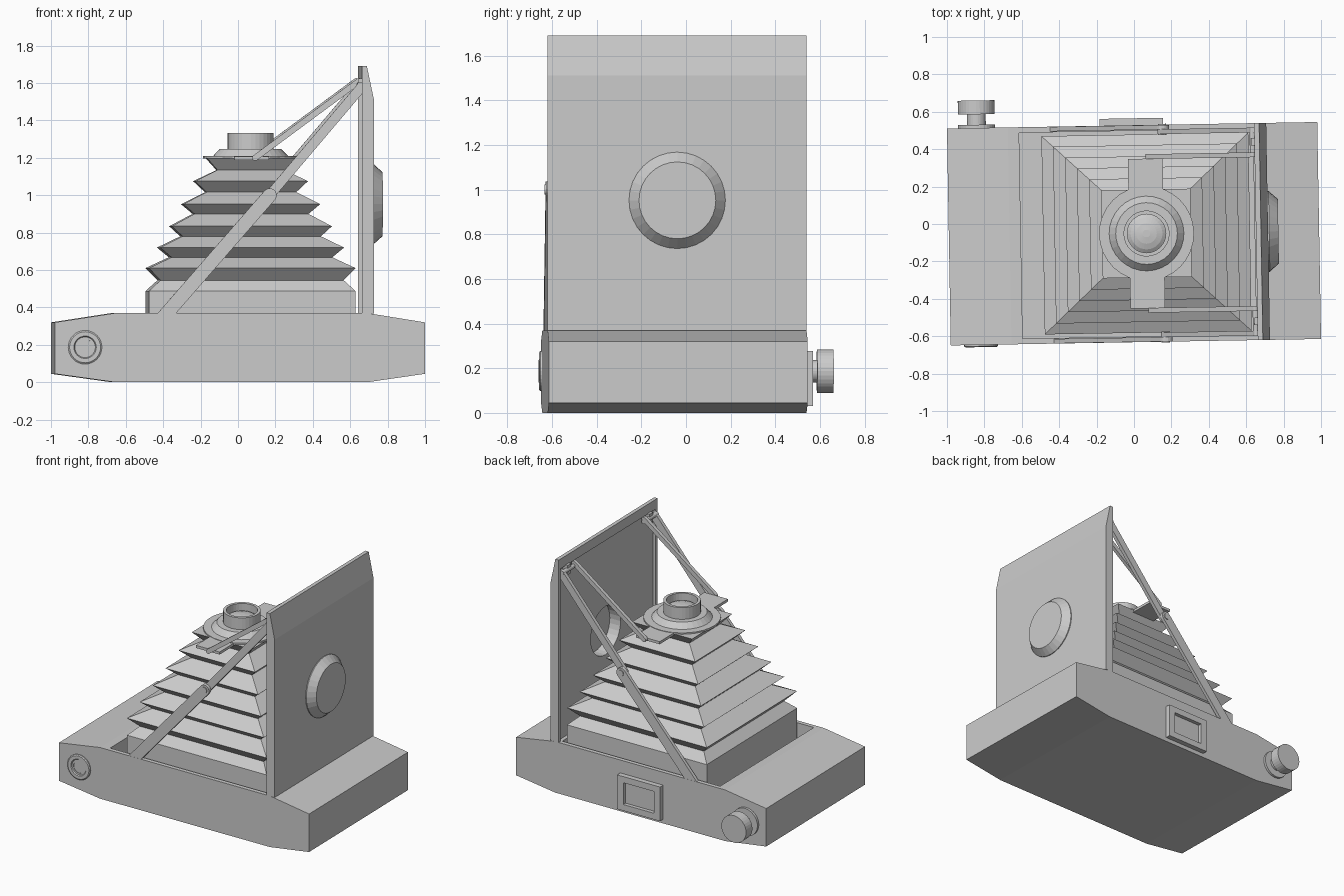
import bpy, bmesh, math
from mathutils import Matrix, Vector

cube = bpy.data.objects.get("Cube")
if cube:
    bpy.data.objects.remove(cube, do_unlink=True)

# Single grey finish
grey = bpy.data.materials.new("plain_grey")
grey.use_nodes = True
grey.diffuse_color = (0.6, 0.6, 0.6, 1)
bsdf = next(n for n in grey.node_tree.nodes if n.type == "BSDF_PRINCIPLED")
bsdf.inputs["Base Color"].default_value = (0.6, 0.6, 0.6, 1)

# The whole model is turned one degree and shifted to sit in its frame
PLACE = Matrix.Translation((0, -0.052, 0)) @ Matrix.Rotation(math.radians(1.0), 4, "Z")


def loft(name, rings):
    """Skin a stack of equal-length closed rings and cap both ends."""
    bm = bmesh.new()
    loops = [[bm.verts.new(PLACE @ Vector(p)) for p in ring] for ring in rings]
    n = len(loops[0])
    for a, b in zip(loops, loops[1:]):
        for i in range(n):
            j = (i + 1) % n
            bm.faces.new((a[i], a[j], b[j], b[i]))
    bm.faces.new(loops[0][::-1])
    bm.faces.new(loops[-1])
    bmesh.ops.recalc_face_normals(bm, faces=bm.faces)
    mesh = bpy.data.meshes.new(name)
    bm.to_mesh(mesh)
    bm.free()
    mesh.materials.append(grey)
    obj = bpy.data.objects.new(name, mesh)
    bpy.context.collection.objects.link(obj)
    return obj


def prism(name, outline, y0, y1):
    """Extrude an x-z outline along y."""
    return loft(name, [[(x, y, z) for x, z in outline] for y in (y0, y1)])


def box(name, x0, x1, y0, y1, z0, z1):
    return prism(name, [(x0, z0), (x1, z0), (x1, z1), (x0, z1)], y0, y1)


def lathe(name, profile, origin, axis, seg=32):
    """Spin (radius, height) points around an axis through origin."""
    turn = Vector((0, 0, 1)).rotation_difference(Vector(axis))
    rings = []
    for r, h in profile:
        angles = [2 * math.pi * i / seg for i in range(seg)]
        rings.append([Vector(origin) + turn @ Vector((r * math.cos(t), r * math.sin(t), h))
                      for t in angles])
    return loft(name, rings)


def bar(name, a, b, width, y0, y1):
    """Flat round-ended bar between two x-z points."""
    along = math.atan2(b[1] - a[1], b[0] - a[0])
    pts = []
    for centre, start in ((a, along + math.pi / 2), (b, along - math.pi / 2)):
        for i in range(9):
            t = start + math.pi * i / 8
            pts.append((centre[0] + width / 2 * math.cos(t),
                        centre[1] + width / 2 * math.sin(t)))
    return prism(name, pts, y0, y1)


def cut(obj, cutter):
    """Subtract the cutter, bake the result and discard the cutter."""
    mod = obj.modifiers.new("cut", "BOOLEAN")
    mod.operation, mod.solver, mod.object = "DIFFERENCE", "EXACT", cutter
    bpy.context.view_layer.update()
    dg = bpy.context.evaluated_depsgraph_get()
    mesh = bpy.data.meshes.new_from_object(obj.evaluated_get(dg))
    obj.modifiers.clear()
    obj.data = mesh
    bpy.data.objects.remove(cutter, do_unlink=True)


# Body with tapered ends and an open well for the bellows
body = prism("body", [(-0.99, 0.045), (-0.665, 0), (0.68, 0), (0.99, 0.045),
                      (0.99, 0.32), (0.68, 0.37), (-0.665, 0.37), (-0.99, 0.32)], -0.58, 0.58)
cut(body, box("well_cutter", -0.605, 0.645, -0.55, 0.55, 0.06, 0.6))

# Upright lid: sloped top edge, shallow hollow on the inner side
lid = prism("lid", [(0.652, 0.368), (0.717, 0.368), (0.717, 1.51),
                    (0.679, 1.69), (0.652, 1.69)], -0.58, 0.58)
cut(lid, box("lid_hollow_cutter", 0.6, 0.672, -0.558, 0.558, 0.3, 1.62))
lens_z = 0.952
cut(lid, lathe("lid_hole_cutter", [(0.175, 0), (0.175, 0.3)], (0.6, 0, lens_z), (1, 0, 0)))
# Hollow bulge that clears the lens when folded
lathe("lid_bulge", [(0.175, 0.04), (0.175, -0.015), (0.216, -0.015), (0.216, 0.006),
                    (0.172, 0.055)], (0.717, 0, lens_z), (1, 0, 0))

# Bellows: base frame, then pleats shrinking toward the lens
CX = 0.067
outer = [(0.553, 0.61), (0.492, 0.72), (0.428, 0.834), (0.366, 0.952), (0.302, 1.075), (0.238, 1.2)]
inner = [(0.49, 0.545), (0.43, 0.668), (0.37, 0.78), (0.305, 0.9), (0.24, 1.016), (0.18, 1.134)]
levels = [(0.553, 0.05), (0.553, 0.487)]
for i, o in zip(inner, outer):
    levels += [i, o]
rings = []
for hx, z in levels:
    hy = 0.53 - (0.553 - hx) * 0.935
    rings.append([(CX + sx * hx, sy * hy, z) for sx, sy in ((-1, -1), (1, -1), (1, 1), (-1, 1))])
loft("bellows", rings)

# Lens board, flange and barrel
box("lens_board", CX - 0.093, CX + 0.093, -0.4, 0.4, 1.188, 1.207)
lathe("lens_flange", [(0.254, 1.196), (0.254, 1.21), (0.2, 1.21), (0.165, 1.247), (0.1, 1.247)],
      (CX, 0, 0), (0, 0, 1))
lathe("lens_barrel", [(0.123, 1.24), (0.123, 1.332), (0.103, 1.332), (0.103, 1.275)],
      (CX, 0, 0), (0, 0, 1))
lathe("lens_glass", [(0.104, 1.27), (0.104, 1.275), (0.085, 1.288), (0.055, 1.298), (0.02, 1.303)],
      (CX, 0, 0), (0, 0, 1))

# Folding struts on both sides
for side, s in (("left_side", 1), ("right_side", -1)):
    knee, top = (0.16, 1.0), (0.652, 1.58)
    bar("lower_strut_" + side, (-0.42, 0.335), knee, 0.074, s * 0.555, s * 0.579)
    bar("upper_strut_" + side, knee, top, 0.052, s * 0.53, s * 0.556)
    lathe("knee_pin_" + side, [(0.022, 0), (0.022, 0.06)], (knee[0], s * 0.525, knee[1]), (0, s, 0), 16)
    bar("lens_arm_" + side, (0.085, 1.2), (0.64, 1.61), 0.032, s * 0.398, s * 0.424)
    lathe("hinge_rod_" + side, [(0.015, 0), (0.015, 0.16)], (0.642, s * 0.398, 1.59), (0, s, 0), 12)
    box("hinge_lug_" + side, 0.635, 0.676, s * 0.46, s * 0.5, 1.555, 1.625)

# Winding knob on the back
lathe("winding_knob", [(0.1, 0), (0.1, 0.022), (0.05, 0.022), (0.05, 0.078), (0.098, 0.078),
                       (0.098, 0.152)], (-0.832, 0.575, 0.187), (0, 1, 0))

# Round window on the front
lathe("round_window", [(0.09, 0), (0.09, 0.008), (0.083, 0.013), (0.06, 0.013), (0.055, 0.006),
                       (0.043, 0.006), (0.043, 0.003)], (-0.828, -0.579, 0.187), (0, -1, 0))

# Rectangular viewfinder frame on the back
finder = box("viewfinder_frame", -0.175, 0.165, 0.57, 0.617, 0.03, 0.277)
cut(finder, box("finder_cutter", -0.125, 0.115, 0.59, 0.7, 0.075, 0.232))
